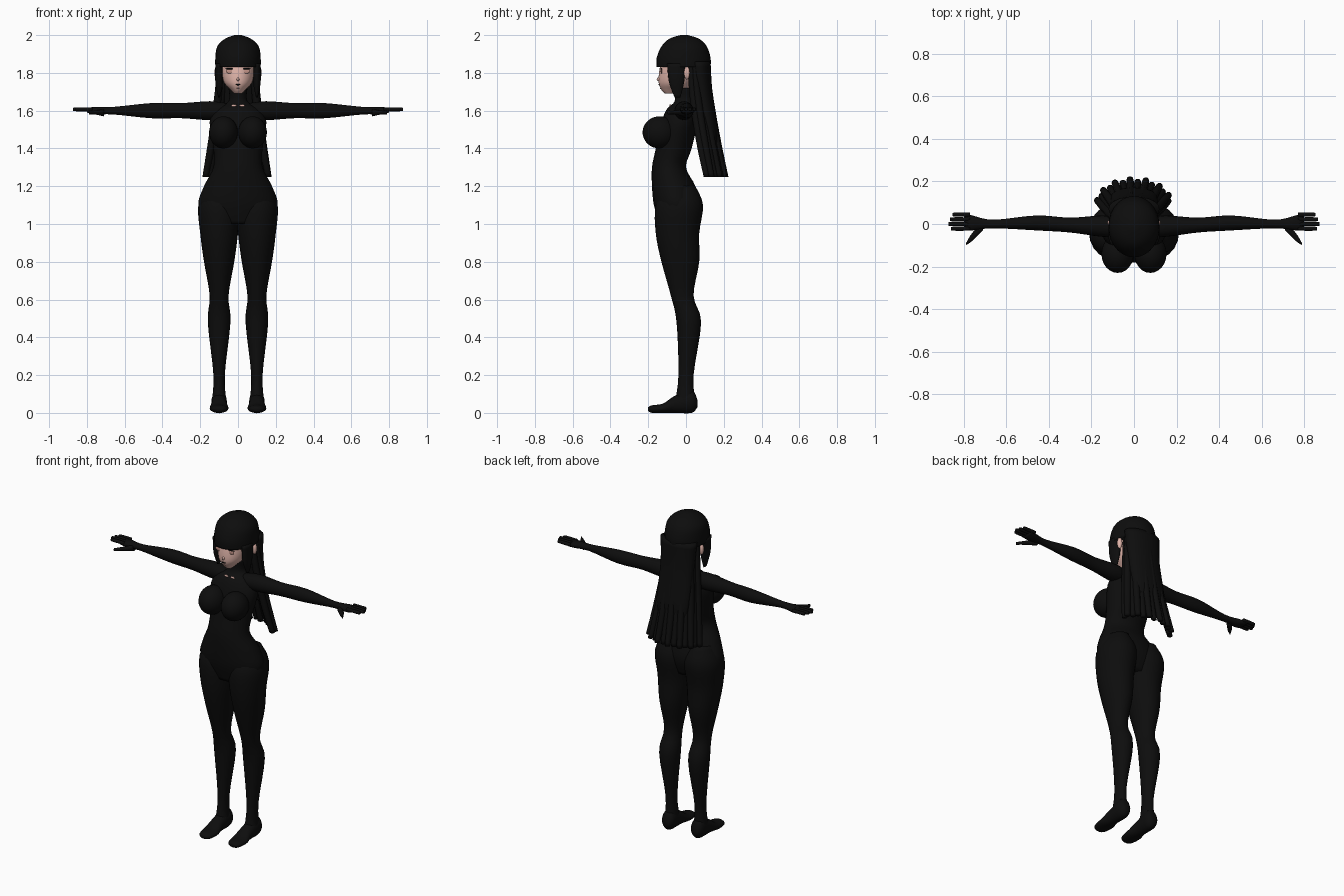
import bpy, bmesh, math

if "Cube" in bpy.data.objects:
    bpy.data.objects.remove(bpy.data.objects["Cube"], do_unlink=True)


def material(name, rgb):
    mat = bpy.data.materials.new(name)
    mat.use_nodes = True
    mat.diffuse_color = (*rgb, 1)
    shader = next(node for node in mat.node_tree.nodes if node.type == "BSDF_PRINCIPLED")
    shader.inputs["Base Color"].default_value = (*rgb, 1)
    return mat


black = material("black", (.004, .004, .004))
skin = material("skin", (.75, .46, .4))
blush = material("blush pink", (.55, .3, .25))


def finish(name, bm, mat, mirror):
    """Turn the working mesh into a smooth object, mirrored across x when paired."""
    bmesh.ops.recalc_face_normals(bm, faces=bm.faces)
    mesh = bpy.data.meshes.new(name)
    for face in bm.faces:
        face.smooth = True
    bm.to_mesh(mesh)
    bm.free()
    mesh.materials.append(mat)
    part = bpy.data.objects.new(name, mesh)
    bpy.context.collection.objects.link(part)
    if mirror:
        modifier = part.modifiers.new("Mirror", "MIRROR")
        modifier.use_mirror_merge = False


def spline(rows, steps=4):
    """Smooth the key sections with a curve that passes through each of them."""
    padded = [rows[0], *rows, rows[-1]]
    result = []
    for before, start, end, after in zip(padded, padded[1:], padded[2:], padded[3:]):
        for step in range(steps):
            t = step / steps
            result.append([
                b + t * (c - a) / 2 + t * t * (a - 2.5 * b + 2 * c - d / 2)
                + t ** 3 * (3 * (b - c) + d - a) / 2
                for a, b, c, d in zip(before, start, end, after)])
    return result + [rows[-1]]


def loft(name, axis, side, rows, mat=black, mirror=False, sides=20):
    """Elliptical sections: (position on axis, low edge, high edge, half width).

    The edges run along y, or along z for a loft on y; side centres the half width.
    """
    bm = bmesh.new()
    rings = []
    for along, low, high, half, centre in spline([(*row, side)[:5] for row in rows]):
        ring = []
        for i in range(sides):
            angle = math.tau * i / sides
            across = centre + half * math.cos(angle)
            edge = (low + high) / 2 + (high - low) / 2 * math.sin(angle)
            points = {"x": (along, edge, across), "y": (across, along, edge),
                      "z": (across, edge, along)}
            ring.append(bm.verts.new(points[axis]))
        rings.append(ring)
    for ring, following in zip(rings, rings[1:]):
        for i in range(sides):
            bm.faces.new((ring[i - 1], ring[i], following[i], following[i - 1]))
    bm.faces.new(rings[0])
    bm.faces.new(rings[-1])
    finish(name, bm, mat, mirror)


def ball(name, centre, radii, mat=black, mirror=False):
    bm = bmesh.new()
    bmesh.ops.create_uvsphere(bm, u_segments=24, v_segments=16, radius=1)
    bmesh.ops.scale(bm, vec=radii, verts=bm.verts)
    bmesh.ops.translate(bm, vec=centre, verts=bm.verts)
    finish(name, bm, mat, mirror)


# Torso and neck
loft("torso", "z", 0, [
    (1.72, -.06, .04, .05), (1.65, -.06, .04, .05), (1.61, -.1, .05, .11),
    (1.54, -.13, .06, .15), (1.4, -.16, .03, .13), (1.3, -.18, 0, .13),
    (1.2, -.18, .05, .18), (1.1, -.17, .07, .21), (1, -.14, .04, .16)])
ball("bust", (.077, -.14, 1.485), (.076, .09, .085), mirror=True)

# Legs and feet
loft("leg", "z", .1, [
    (1.2, -.1, .05, .06), (1.1, -.16, .09, .11), (.95, -.16, .07, .1), (.8, -.13, .07, .08),
    (.62, -.08, .04, .05), (.48, -.05, .08, .06), (.2, -.04, .04, .03), (.05, -.06, .05, .04)],
    mirror=True)
loft("foot", "y", .1, [
    (.06, .03, .07, .02), (.03, 0, .12, .04), (-.06, 0, .09, .04),
    (-.12, 0, .05, .05), (-.18, 0, .04, .04), (-.2, .01, .03, .02)], mirror=True)

# Arms and hands
loft("arm", "x", 1.6, [
    (.06, -.06, .03, .04), (.15, -.06, .04, .05), (.3, -.04, .03, .04), (.46, -.03, .04, .04),
    (.66, -.02, .02, .02), (.76, -.03, .04, .02), (.8, -.03, .05, .01)], mirror=True)
for i, name in enumerate(("index", "middle", "ring", "little")):
    y = .022 * i - .022
    tip = .875 - .012 * abs(i - 1.2)
    loft(name + "_finger", "x", 1.607, [
        (.77, y - .01, y + .01, .01), (tip - .01, y - .01, y + .01, .01),
        (tip, y - .005, y + .005, .005)], mirror=True, sides=10)
loft("thumb", "x", 1.59, [
    (.71, -.03, .01, .02), (.76, -.08, -.04, .01), (.79, -.1, -.09, .01)], mirror=True, sides=10)

# Head and face details
loft("head", "z", 0, [
    (1.69, -.11, -.06, .02), (1.71, -.13, 0, .04), (1.75, -.145, .04, .075),
    (1.82, -.14, .07, .09), (1.9, -.12, .08, .09), (1.95, -.08, .05, .05)], skin)
ball("nose", (0, -.143, 1.766), (.007, .012, .01), skin)
ball("ear", (.11, .005, 1.8), (.015, .015, .035), skin, True)
ball("eye", (.042, -.13, 1.81), (.022, .004, .014), blush, True)
ball("eyelash", (.043, -.132, 1.822), (.025, .004, .004), black, True)
ball("upper_lip", (0, -.142, 1.738), (.013, .004, .004))
ball("lower_lip", (0, -.134, 1.718), (.008, .004, .003), blush)
ball("collar_opening", (.022, -.083, 1.627), (.014, .004, .007), skin, True)

# Hair cap with a straight fringe edge, locks beside the face and the mass behind
loft("hair_cap", "z", 0, [
    (1.83, -.155, .13, .12), (1.88, -.155, .13, .12), (1.94, -.13, .11, .11),
    (1.98, -.09, .07, .07), (2, -.03, .01, .02)], sides=28)
loft("side_lock", "z", .1, [
    (1.85, -.1, 0, .02), (1.75, -.09, -.01, .02), (1.67, -.06, -.03, .005)], mirror=True)
loft("back_hair", "z", 0, [
    (1.86, .01, .13, .12), (1.7, .03, .14, .11), (1.5, .08, .17, .11), (1.42, .11, .17, .1)])

# Fan of long strands, alternating outer and inner
strands = 14
for i in range(strands):
    angle = math.radians(160 * i / (strands - 1) - 80)
    inset = .012 * (i % 2)
    rows = []
    for step in range(6):
        drop = step / 5
        flare = drop ** 1.5
        radius = .016 + .02 * drop * (1 - drop)
        x = (.095 + .08 * flare - inset) * math.sin(angle)
        y = .01 + .08 * flare + (.1 + .02 * flare - inset) * math.cos(angle)
        rows.append((1.85 - .6 * drop, y - radius, y + radius, radius, x))
    loft("hair_strand_" + str(i + 1), "z", 0, rows, sides=10)
